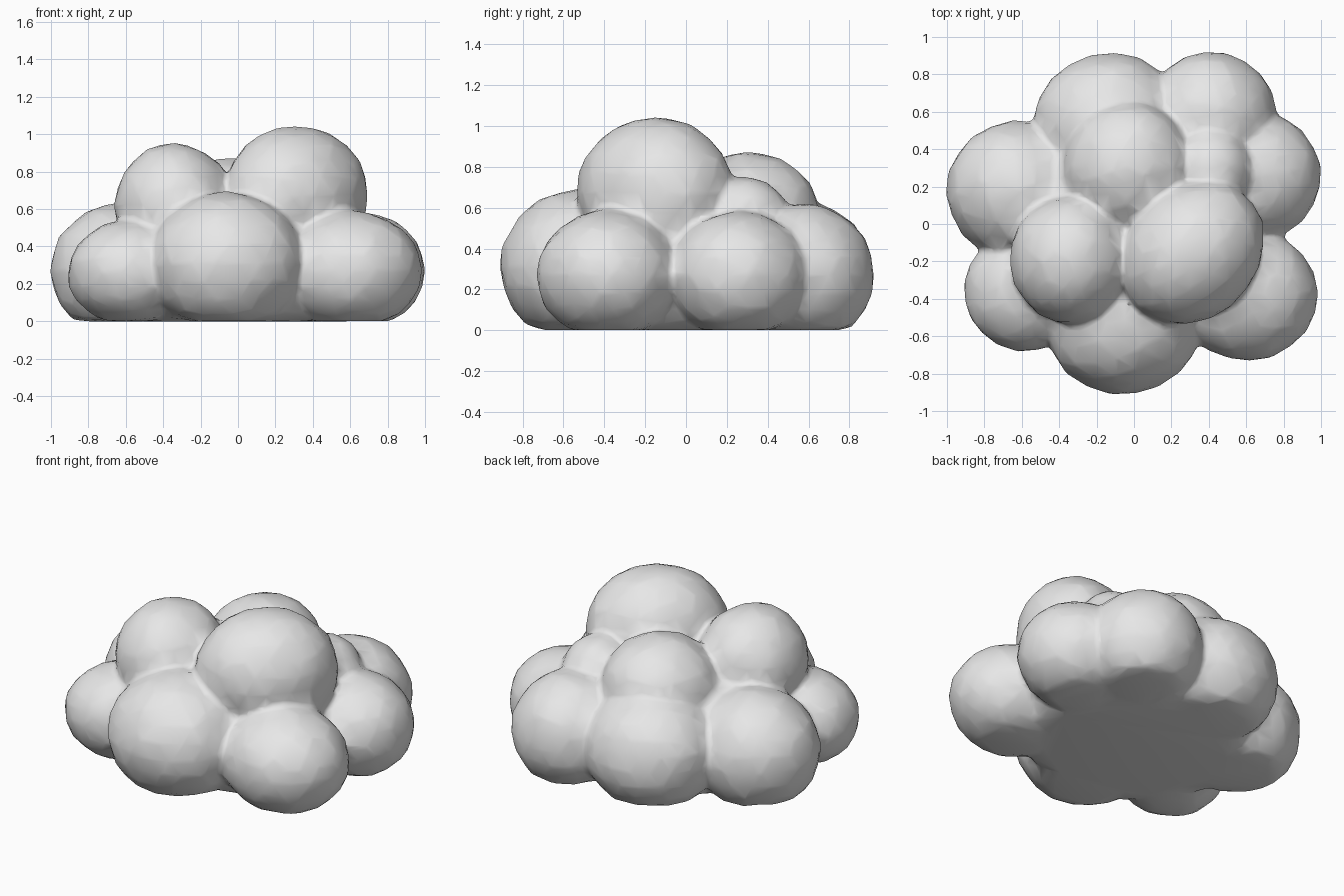
import bpy, bmesh, random
from math import radians
from mathutils import Vector, Matrix

random.seed(4)
cube = bpy.data.objects.get("Cube")
if cube:
    bpy.data.objects.remove(cube)

# Cloud colour
grey = bpy.data.materials.new("cloud_grey")
grey.use_nodes = True
colour = (0.8, 0.8, 0.8, 1)
grey.diffuse_color = colour
grey.node_tree.nodes["Principled BSDF"].inputs["Base Color"].default_value = colour

# Puffs: centre, radii, yaw in degrees
PUFFS = [
    ((0, 0, .25), (.74, .69, .45), 0),            # core with broad flat base
    ((-.62, .18, .27), (.38, .37, .36), 0),       # right side
    ((-.57, -.36, .26), (.34, .32, .28), 0),      # front right
    ((-.06, -.51, .31), (.42, .4, .38), 0),       # front
    ((.6, -.38, .27), (.38, .35, .32), 0),        # front left
    ((.65, .26, .27), (.35, .34, .31), 0),        # left side
    ((.41, .57, .27), (.35, .35, .35), 0),        # back left
    ((-.13, .53, .28), (.41, .38, .36), 0),       # back right
    ((-.34, -.19, .62), (.32, .34, .33), 0),      # upper right
    ((.31, -.15, .67), (.42, .35, .37), 45),      # upper left
    ((-.03, .3, .54), (.35, .36, .33), 0),        # upper back
    ((.41, .28, .49), (.23, .25, .26), 0),        # small upper back
]


def add_puff(bm, centre, radii, yaw):
    """Slightly lumpy ball, flattened where it meets the ground."""
    ball = bmesh.ops.create_icosphere(bm, subdivisions=3, radius=1)
    spin = Matrix.Rotation(random.uniform(0, 3), 3, "Z")
    turn = Matrix.Rotation(radians(yaw), 3, "Z") @ Matrix.Diagonal(radii) @ spin
    for v in ball["verts"]:
        v.co = Vector(centre) + turn @ v.co * random.uniform(0.99, 1.025)
        v.co.z = max(v.co.z, 0)


bm = bmesh.new()
for centre, radii, yaw in PUFFS:
    add_puff(bm, centre, radii, yaw)
mesh = bpy.data.meshes.new("cloud")
bm.to_mesh(mesh)
bm.free()
cloud = bpy.data.objects.new("cloud", mesh)
bpy.context.collection.objects.link(cloud)

# Fuse the puffs, soften the seams and thin the mesh
remesh = cloud.modifiers.new("fuse", "REMESH")
remesh.mode = "VOXEL"
remesh.voxel_size = 0.02
soften = cloud.modifiers.new("soften", "SMOOTH")
soften.factor = 0.5
soften.iterations = 3
thin = cloud.modifiers.new("thin", "DECIMATE")
thin.ratio = 0.08

fused = bpy.data.meshes.new_from_object(
    cloud.evaluated_get(bpy.context.evaluated_depsgraph_get()))
cloud.modifiers.clear()
cloud.data = fused

fused.materials.clear()
fused.materials.append(grey)
for face in fused.polygons:
    face.use_smooth = True
    face.material_index = 0
